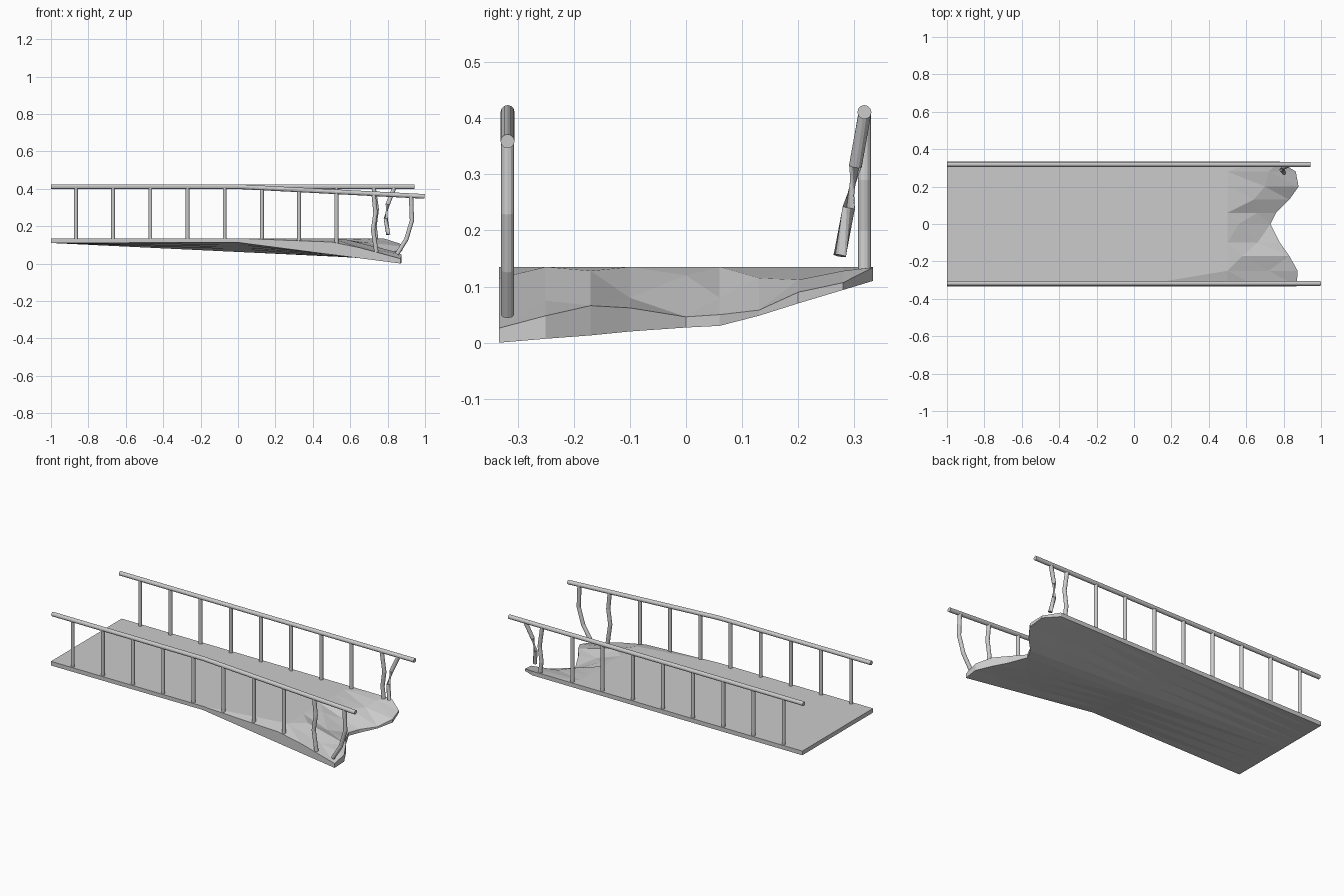
import bpy, bmesh
from mathutils import Vector

if "Cube" in bpy.data.objects:
    bpy.data.objects.remove(bpy.data.objects["Cube"])

# ---- Deck: flat slab whose far end is torn, crumpled and sagging ----
# each row runs along x: y, end x, end bottom z, end top z, crease x, crease z
ROWS = [
    (-.333, .87, .000, .026, .65, .085),
    (-.25, .875, .007, .048, .72, .075),
    (-.17, .83, .013, .066, .58, .128),
    (-.10, .78, .020, .062, .66, .080),
    (.00, .73, .027, .046, .56, .120),
    (.06, .76, .030, .050, .66, .080),
    (.13, .83, .048, .058, .64, .115),
    (.20, .88, .070, .090, .70, .112),
    (.28, .865, .094, .107, .72, .128),
    (.333, .78, .110, .134, .65, .135),
]


def lerp(a, b, t):
    return a + (b - a) * t


def build_deck():
    bm = bmesh.new()
    top, bottom = [], []
    for y, ex, eb, et, cx, cz in ROWS:
        mid_z = lerp(.110, eb, 1 / (1 + ex))      # straight run from the sound end
        if y < 0:                                 # front edge only folds down from x = 0
            mid_z = lerp(.062, .113, -y / .333)
        edge_z = .115 if y == ROWS[0][0] else .135
        xs = (-1, 0, .5, cx, ex)
        tz = (.135, .135, edge_z, cz, et)
        bz = [.11, mid_z] + [lerp(mid_z, eb, x / ex) for x in xs[2:]]
        top.append([bm.verts.new((x, y, z)) for x, z in zip(xs, tz)])
        bottom.append([bm.verts.new((x, y, z)) for x, z in zip(xs, bz)])
    n, m = len(ROWS), 5
    for j in range(n - 1):
        for i in range(m - 1):
            for g in (top, bottom):
                bm.faces.new((g[j][i], g[j][i + 1], g[j + 1][i + 1], g[j + 1][i]))
        for i in (0, m - 1):
            bm.faces.new((top[j][i], top[j + 1][i], bottom[j + 1][i], bottom[j][i]))
    for j in (0, n - 1):
        for i in range(m - 1):
            bm.faces.new((top[j][i], top[j][i + 1], bottom[j][i + 1], bottom[j][i]))
    bmesh.ops.triangulate(bm, faces=bm.faces[:])
    bmesh.ops.recalc_face_normals(bm, faces=bm.faces[:])
    me = bpy.data.meshes.new("deck")
    bm.to_mesh(me)
    bm.free()
    bpy.context.collection.objects.link(bpy.data.objects.new("deck", me))


def tube(name, points, radius, sides=12):
    """Faceted round bar following a path, with capped ends."""
    pts = [Vector(p) for p in points]
    bm = bmesh.new()
    rings = []
    for k, p in enumerate(pts):
        d = (pts[min(k + 1, len(pts) - 1)] - pts[max(k - 1, 0)]).normalized()
        q = Vector((0, 0, 1)).rotation_difference(d)
        ring = bmesh.ops.create_circle(bm, segments=sides, radius=radius)["verts"]
        for v in ring:
            v.co = p + q @ v.co
        rings.append(ring)
    for a, b in zip(rings, rings[1:]):
        for i in range(sides):
            j = (i + 1) % sides
            bm.faces.new((a[i], a[j], b[j], b[i]))
    bm.faces.new(rings[0])
    bm.faces.new(rings[-1])
    bmesh.ops.recalc_face_normals(bm, faces=bm.faces[:])
    me = bpy.data.meshes.new(name)
    bm.to_mesh(me)
    bm.free()
    bpy.context.collection.objects.link(bpy.data.objects.new(name, me))


build_deck()

# ---- Handrails: the front one bends down past the middle ----
Y = .318
tube("back_rail", [(-1, Y, .411), (.943, Y, .411)], .0125)
tube("front_rail", [(-1, -Y, .411), (0, -Y, .411), (.998, -Y, .359)], .0125)

# ---- Straight posts ----
for i in range(8):
    x = -.867 + .199 * i
    tube("back_post", [(x, Y, .12), (x, Y, .408)], .0105)
    rail_z = .408 - max(x, 0) * .052
    tube("front_post", [(x, -Y, .12 - max(x - .3, 0) * .1), (x, -Y, rail_z)], .0105)

# ---- Bent posts at the broken end ----
tube("front_bent_post", [(.725, -Y, .373), (.735, -Y, .27), (.722, -Y, .18), (.74, -Y, .06)], .0115)
tube("front_end_post", [(.925, -Y, .362), (.93, -Y, .23), (.9, -Y, .13), (.85, -Y, .05)], .0115)
tube("back_bent_post", [(.725, Y, .408), (.742, Y, .29), (.73, Y, .2), (.74, Y, .12)], .0115)
tube("back_loose_post", [(.835, Y, .405), (.80, .302, .315), (.79, .29, .24), (.803, .274, .155)], .0115)
